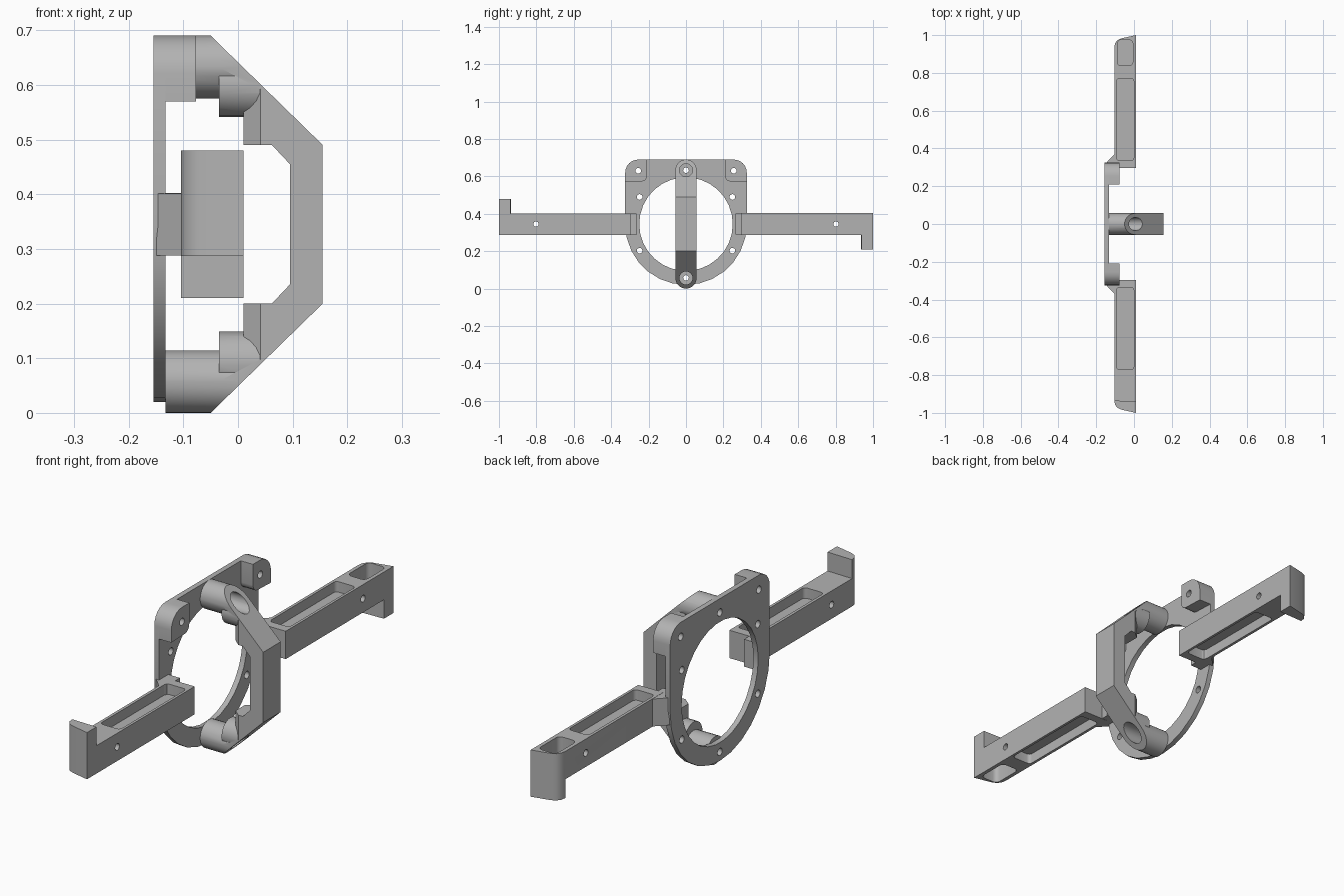
import bpy, bmesh
from math import pi, cos, sin
from mathutils import Matrix, Vector

cube = bpy.data.objects.get("Cube")
if cube:
    bpy.data.objects.remove(cube)

MID = 0.345
grey = bpy.data.materials.new("plain_grey")
grey.use_nodes = True
GREY = (0.45, 0.45, 0.45, 1)
grey.diffuse_color = GREY
grey.node_tree.nodes["Principled BSDF"].inputs["Base Color"].default_value = GREY


def prism(name, pts, axis, lo, hi):
    """Extrude a 2D outline along the given axis."""
    def place(p, t):
        a, b = p
        return {"X": (t, a, b), "Y": (a, t, b), "Z": (a, b, t)}[axis]
    bm = bmesh.new()
    face = bm.faces.new([bm.verts.new(place(p, lo)) for p in pts])
    ext = bmesh.ops.extrude_face_region(bm, geom=[face])
    move = Vector(place((0, 0), hi - lo))
    bmesh.ops.translate(bm, vec=move, verts=[v for v in ext["geom"] if isinstance(v, bmesh.types.BMVert)])
    bmesh.ops.recalc_face_normals(bm, faces=bm.faces)
    me = bpy.data.meshes.new(name)
    bm.to_mesh(me)
    bm.free()
    me.materials.append(grey)
    ob = bpy.data.objects.new(name, me)
    bpy.context.collection.objects.link(ob)
    return ob


def arc(cx, cy, r, start, end, n):
    angles = [start + (end - start) * i / n for i in range(n + 1)]
    return [(cx + r * cos(a), cy + r * sin(a)) for a in angles]


def rod(name, y, z, r, lo, hi, n=24):
    return prism(name, arc(y, z, r, 0, 2 * pi, n)[:-1], "X", lo, hi)


def rounded_rect(x0, x1, y0, y1, r):
    pts = []
    for i, (x, y) in enumerate([(x1 - r, y1 - r), (x0 + r, y1 - r), (x0 + r, y0 + r), (x1 - r, y0 + r)]):
        pts += arc(x, y, r, i * pi / 2, (i + 1) * pi / 2, 4)
    return pts


def combine(ob, other, operation):
    """Apply a boolean and discard the helper."""
    bpy.context.view_layer.objects.active = ob
    mod = ob.modifiers.new("bool", "BOOLEAN")
    mod.operation, mod.solver, mod.object = operation, "EXACT", other
    bpy.ops.object.modifier_apply(modifier=mod.name)
    bpy.data.objects.remove(other)


def finish(ob):
    bpy.ops.object.select_all(action="DESELECT")
    ob.select_set(True)
    bpy.context.view_layer.objects.active = ob
    bpy.ops.object.shade_smooth_by_angle(angle=0.5)


# Ring plate: round below, square with rounded corners above
outline = arc(0, MID, 0.325, pi, 2 * pi, 14)
outline += arc(0.255, 0.62, 0.07, 0, pi / 2, 6) + arc(-0.255, 0.62, 0.07, pi / 2, pi, 6)
plate = prism("ring_plate", outline, "X", -0.155, -0.133)
combine(plate, rod("cut", 0, MID, 0.25, -0.2, 0, 30), "DIFFERENCE")
for y, z in [(0.255, 0.63), (0.248, 0.49), (0.248, 0.203)]:
    for s in (-1, 1):
        combine(plate, rod("cut", s * y, z, 0.015, -0.2, 0, 16), "DIFFERENCE")
for z in (0.057, 0.633):
    combine(plate, rod("cut", 0, z, 0.015, -0.2, 0, 16), "DIFFERENCE")
finish(plate)

# Corner bosses on the plate
for s, side in ((1, "left"), (-1, "right")):
    pts = [(0.325, 0.57)] + arc(0.255, 0.62, 0.07, 0, pi / 2, 6) + [(0.208, 0.69)]
    pts += arc(0.238, 0.603, 0.03, pi, 1.5 * pi, 4)
    boss = prism("corner_boss_" + side, [(s * y, z) for y, z in pts], "X", -0.134, -0.077)
    combine(boss, rod("cut", s * 0.255, 0.63, 0.015, -0.2, 0, 16), "DIFFERENCE")
    finish(boss)

# Bridge handle: bent bar, then bosses, trimmed to a rounded strip
outer = [(-0.05, 0.69), (0.155, 0.49), (0.155, 0.2), (-0.05, 0)]
lower = [(-0.05, 0.05), (0.045, 0.1), (0.045, 0.2), (0.062, 0.2), (0.095, 0.235)]
upper = [(x, 2 * MID - z) for x, z in reversed(lower)]
handle = prism("bridge_handle", outer + lower + upper, "Y", -0.07, 0.07)
for s in (-1, 1):
    def at(d):
        return MID + s * d
    combine(handle, rod("boss", 0, at(0.288), 0.0575, -0.133, 0.03), "UNION")
    combine(handle, rod("lump", 0, at(0.254), 0.0575, -0.035, 0.04), "UNION")
    lug = [(0.01, -0.03), (0.045, -0.06), (0.055, -0.06), (0.055, 0.06), (0.045, 0.06), (0.01, 0.03)]
    z0, z1 = sorted((at(0.145), at(0.25)))
    combine(handle, prism("lug", lug, "Z", z0, z1), "UNION")
trim = [(-0.2, 0.69)] + outer + [(-0.2, 0)]
combine(handle, prism("trim", trim, "Y", -0.1, 0.1), "INTERSECT")
strip = arc(0, 0.633, 0.057, 0, pi, 16) + arc(0, 0.057, 0.057, pi, 2 * pi, 16)
combine(handle, prism("strip", strip, "X", -0.3, 0.3), "INTERSECT")
for z in (0.057, 0.633):
    combine(handle, rod("cut", 0, z, 0.035, -0.09, 0.2), "DIFFERENCE")
    combine(handle, rod("cut", 0, z, 0.015, -0.2, 0.2, 16), "DIFFERENCE")
finish(handle)

# Arms with hooks; the second is the first turned half round the x axis
Z0, Z1 = 0.288, 0.403
turn = Matrix.Translation((0, 0, MID)) @ Matrix.Rotation(pi, 4, "X") @ Matrix.Translation((0, 0, -MID))
tip = [(0.01, 1), (-0.07, 0.982), (-0.088, 0.973), (-0.1, 0.957), (-0.104, 0.935)]
for side in ("left", "right"):
    arm = prism("arm_" + side, [(-0.104, 0.297), (0.01, 0.297)] + tip, "Z", Z0, Z1)
    combine(arm, prism("hook", [(0.01, 0.938)] + tip, "Z", 0.21, 0.35), "UNION")
    long_pocket = rounded_rect(-0.092, -0.001, 0.335, 0.77, 0.015)
    end_pocket = rounded_rect(-0.088, -0.006, 0.838, 0.975, 0.02)
    combine(arm, prism("cut", long_pocket, "Z", Z1 - 0.043, 0.6), "DIFFERENCE")
    combine(arm, prism("cut", long_pocket, "Z", 0.1, Z0 + 0.043), "DIFFERENCE")
    combine(arm, prism("cut", end_pocket, "Z", Z1 - 0.09, 0.6), "DIFFERENCE")
    combine(arm, rod("cut", 0.802, MID, 0.014, -0.2, 0.2, 16), "DIFFERENCE")
    # Wedge joining the arm to the plate
    wedge = [(-0.149, 0.265), (-0.08, 0.265), (-0.08, 0.32), (-0.1, 0.372), (-0.149, 0.322)]
    joint = prism("arm_joint_" + side, wedge, "Z", Z0 + 0.001, Z1 - 0.001)
    for ob in (arm, joint):
        if side == "right":
            ob.data.transform(turn)
        finish(ob)
